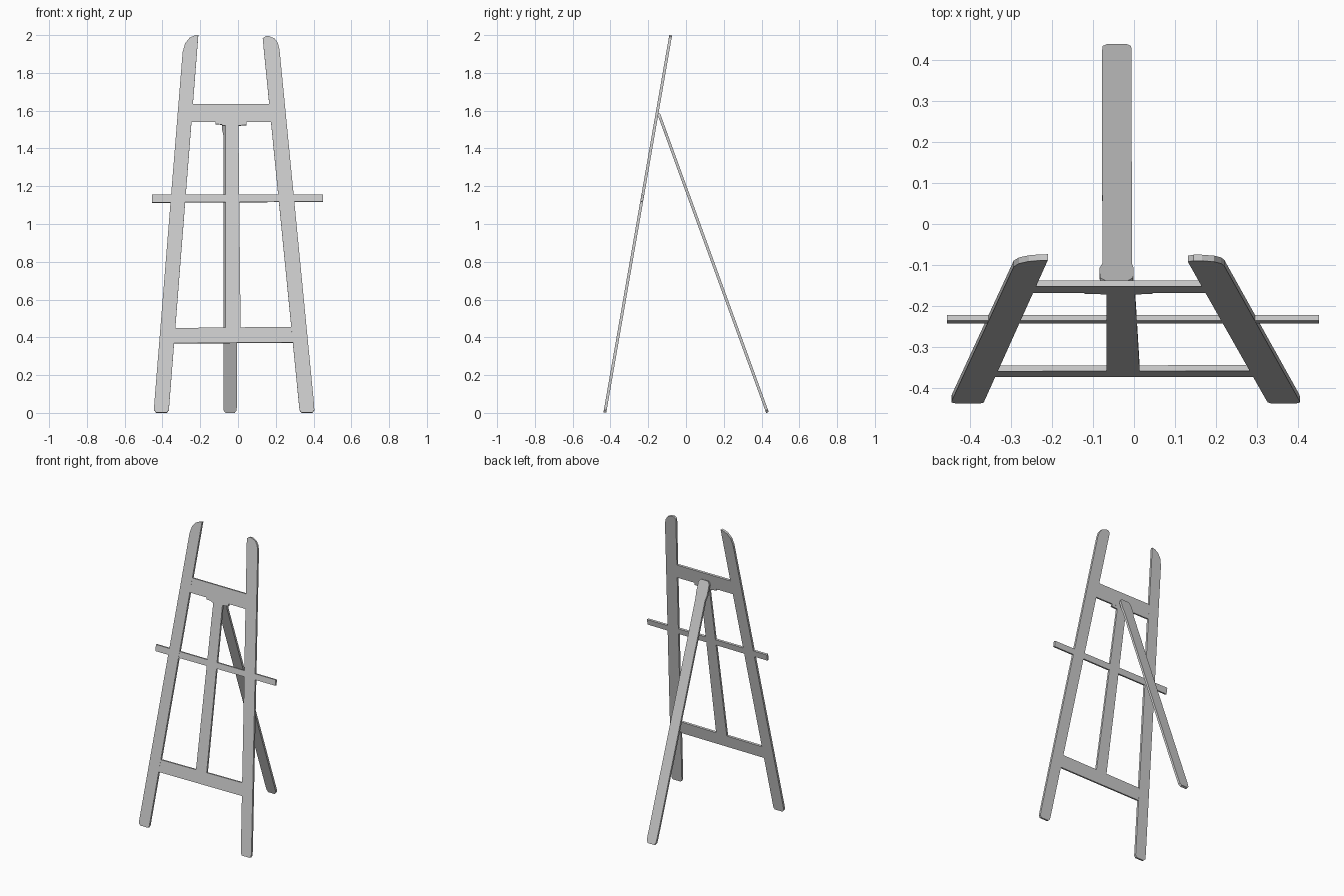
import bpy, bmesh
from mathutils import Vector

if "Cube" in bpy.data.objects:
    bpy.data.objects.remove(bpy.data.objects["Cube"], do_unlink=True)

grey = bpy.data.materials.new("plain_grey")
grey.use_nodes = True
colour = (0.6, 0.6, 0.6, 1)
grey.diffuse_color = colour
grey.node_tree.nodes["Principled BSDF"].inputs["Base Color"].default_value = colour

THICK = 0.015
FRONT = (-0.43, 0.1745)   # y at the floor, y gained per unit of height
REAR = (0.432, -0.364)


def board(name, outline, plane, thick=THICK):
    """Flat board: an (x, z) outline laid on a leaning plane and thickened."""
    base, slope = plane
    half = Vector((0, -1, slope)).normalized() * thick / 2
    bm = bmesh.new()
    rings = []
    for side in (1, -1):
        rings.append([bm.verts.new(Vector((x, base + slope * z, z)) + side * half)
                      for x, z in outline])
    front, back = rings
    bm.faces.new(front)
    bm.faces.new(back[::-1])
    n = len(outline)
    for i in range(n):
        j = (i + 1) % n
        bm.faces.new((front[i], back[i], back[j], front[j]))
    bmesh.ops.recalc_face_normals(bm, faces=bm.faces)
    mesh = bpy.data.meshes.new(name)
    bm.to_mesh(mesh)
    bm.free()
    mesh.materials.append(grey)
    obj = bpy.data.objects.new(name, mesh)
    bpy.context.collection.objects.link(obj)
    return obj


# Front legs, with rounded outer shoulders and clipped feet
board("right_front_leg", [
    (-0.433, 0.002), (-0.375, 0.002), (-0.366, 0.015), (-0.21, 2.0), (-0.228, 1.998),
    (-0.256, 1.985), (-0.28, 1.955), (-0.293, 1.91), (-0.443, 0.05), (-0.445, 0.015)], FRONT)
board("left_front_leg", [
    (0.335, 0.002), (0.395, 0.002), (0.404, 0.015), (0.402, 0.05), (0.22, 1.92),
    (0.212, 1.955), (0.195, 1.98), (0.165, 1.993), (0.145, 1.993), (0.131, 1.98),
    (0.322, 0.05), (0.326, 0.015)], FRONT)

# Crossbars, a hair thinner so they tuck into the legs
INNER = THICK * 0.95
board("top_crossbar", [(-0.26, 1.54), (0.19, 1.54), (0.18, 1.635), (-0.25, 1.635)],
      FRONT, INNER)
board("canvas_ledge", [(-0.455, 1.113), (0.45, 1.118), (0.45, 1.155), (-0.455, 1.155)],
      FRONT, INNER)
board("bottom_crossbar", [(-0.36, 0.368), (0.31, 0.372), (0.3, 0.455), (-0.35, 0.448)],
      FRONT, INNER)

# Centre post and the small hinge plate above it
board("centre_post", [(-0.067, 0.43), (0.014, 0.43), (0.002, 1.56), (-0.067, 1.56)],
      FRONT, INNER * 0.97)
board("hinge_plate", [
    (-0.12, 1.55), (-0.12, 1.528), (-0.085, 1.526), (-0.08, 1.52), (0.0, 1.52),
    (0.045, 1.524), (0.045, 1.55)], FRONT, INNER * 0.94)

# Rear prop leg with a slightly wider head
board("rear_leg", [
    (-0.066, 0.002), (-0.018, 0.002), (-0.007, 0.015), (-0.006, 0.05), (-0.005, 1.47),
    (-0.001, 1.5), (-0.002, 1.565), (-0.014, 1.584), (-0.07, 1.584), (-0.083, 1.565),
    (-0.084, 1.5), (-0.077, 1.47), (-0.078, 0.05), (-0.076, 0.015)], REAR)
